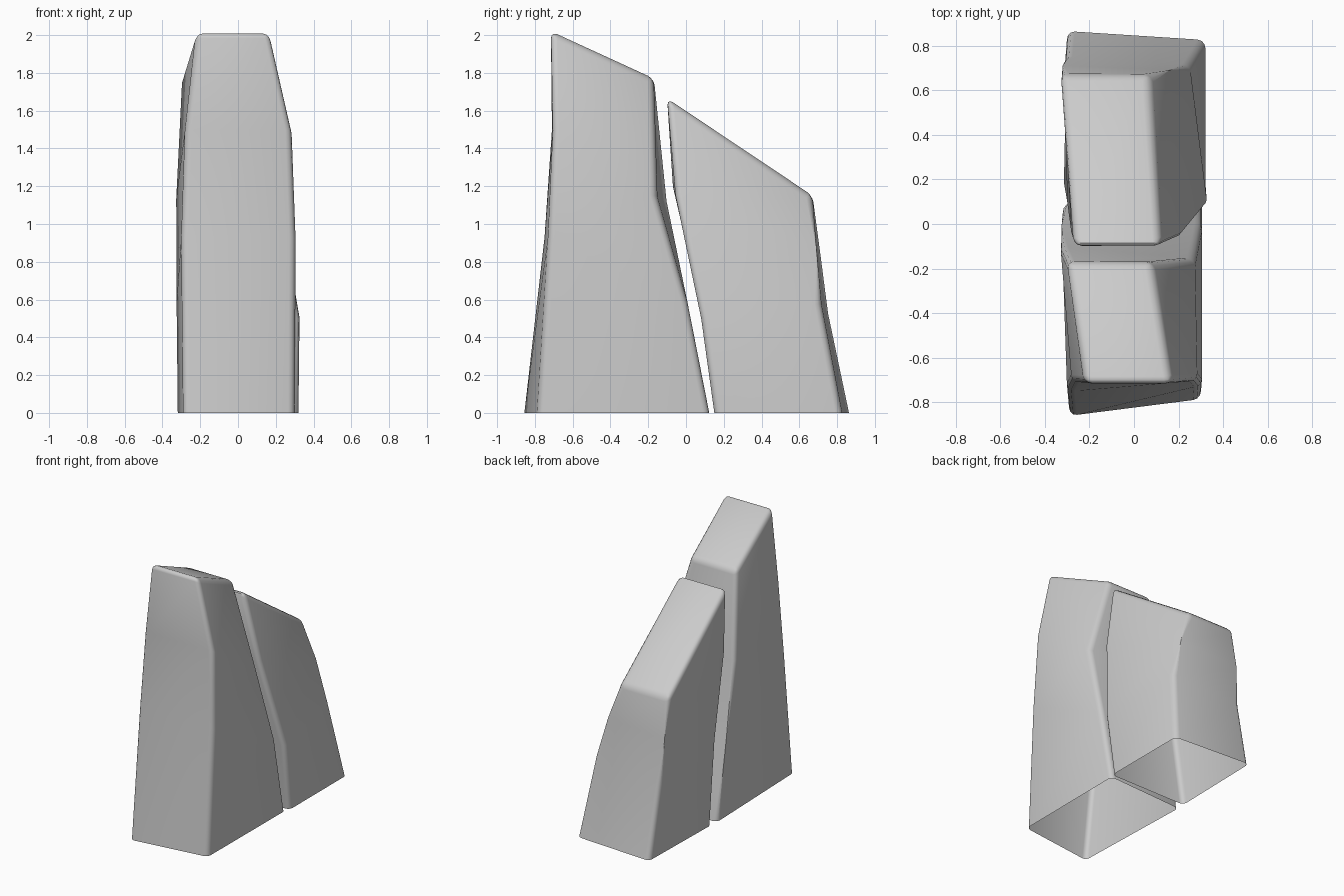
import bpy, bmesh

if "Cube" in bpy.data.objects:
    bpy.data.objects.remove(bpy.data.objects["Cube"])


def slab(name, columns, bevel):
    """Open-bottomed rock: four corner columns, each listed base to top."""
    bm = bmesh.new()
    cols = [[bm.verts.new(p) for p in c] for c in columns]
    n = len(cols[0])
    for i in range(4):
        a, b = cols[i], cols[(i + 1) % 4]
        for k in range(n - 1):
            bm.faces.new((a[k], b[k], b[k + 1], a[k + 1]))
    bm.faces.new([c[-1] for c in cols])
    # round off the upright corners and the top rim
    edges = []
    for i in range(4):
        edges += [bm.edges.get((cols[i][k], cols[i][k + 1])) for k in range(n - 1)]
        edges.append(bm.edges.get((cols[i][-1], cols[(i + 1) % 4][-1])))
    bmesh.ops.bevel(bm, geom=edges, offset=bevel, offset_type='OFFSET',
                    segments=3, profile=0.5, affect='EDGES', clamp_overlap=True)
    for v in bm.verts:
        v.co.z = max(v.co.z, 0)
        if v.co.z < 0.015:
            v.co.z = 0
    bmesh.ops.recalc_face_normals(bm, faces=bm.faces)
    me = bpy.data.meshes.new(name)
    bm.to_mesh(me)
    bm.free()
    ob = bpy.data.objects.new(name, me)
    bpy.context.collection.objects.link(ob)
    for o in bpy.context.selected_objects:
        o.select_set(False)
    ob.select_set(True)
    bpy.context.view_layer.objects.active = ob
    bpy.ops.object.shade_smooth_by_angle(angle=0.7)
    return ob


# Corner order: front left, front right, back right, back left
slab("tall_front_rock", [
    [(-0.29, -0.86, 0), (-0.30, -0.75, 0.93), (-0.28, -0.71, 1.5), (-0.22, -0.715, 2.02)],
    [(0.30, -0.785, 0), (0.305, -0.73, 0.93), (0.285, -0.705, 1.5), (0.17, -0.715, 2.02)],
    [(0.305, 0.125, 0), (0.305, 0.01, 0.58), (0.27, -0.155, 1.15), (0.08, -0.17, 1.77)],
    [(-0.32, 0.09, 0), (-0.325, -0.01, 0.58), (-0.33, -0.10, 1.12), (-0.30, -0.17, 1.77)],
], 0.035)

slab("short_back_rock", [
    [(-0.315, 0.15, 0), (-0.30, 0.07, 0.6), (-0.28, -0.07, 1.2), (-0.27, -0.10, 1.665)],
    [(0.32, 0.15, 0), (0.33, 0.08, 0.5), (0.22, -0.055, 1.15), (0.12, -0.10, 1.665)],
    [(0.32, 0.825, 0), (0.25, 0.715, 0.58), (0.16, 0.69, 0.88), (0.07, 0.67, 1.15)],
    [(-0.30, 0.865, 0), (-0.31, 0.755, 0.52), (-0.32, 0.71, 0.85), (-0.33, 0.67, 1.15)],
], 0.035)
